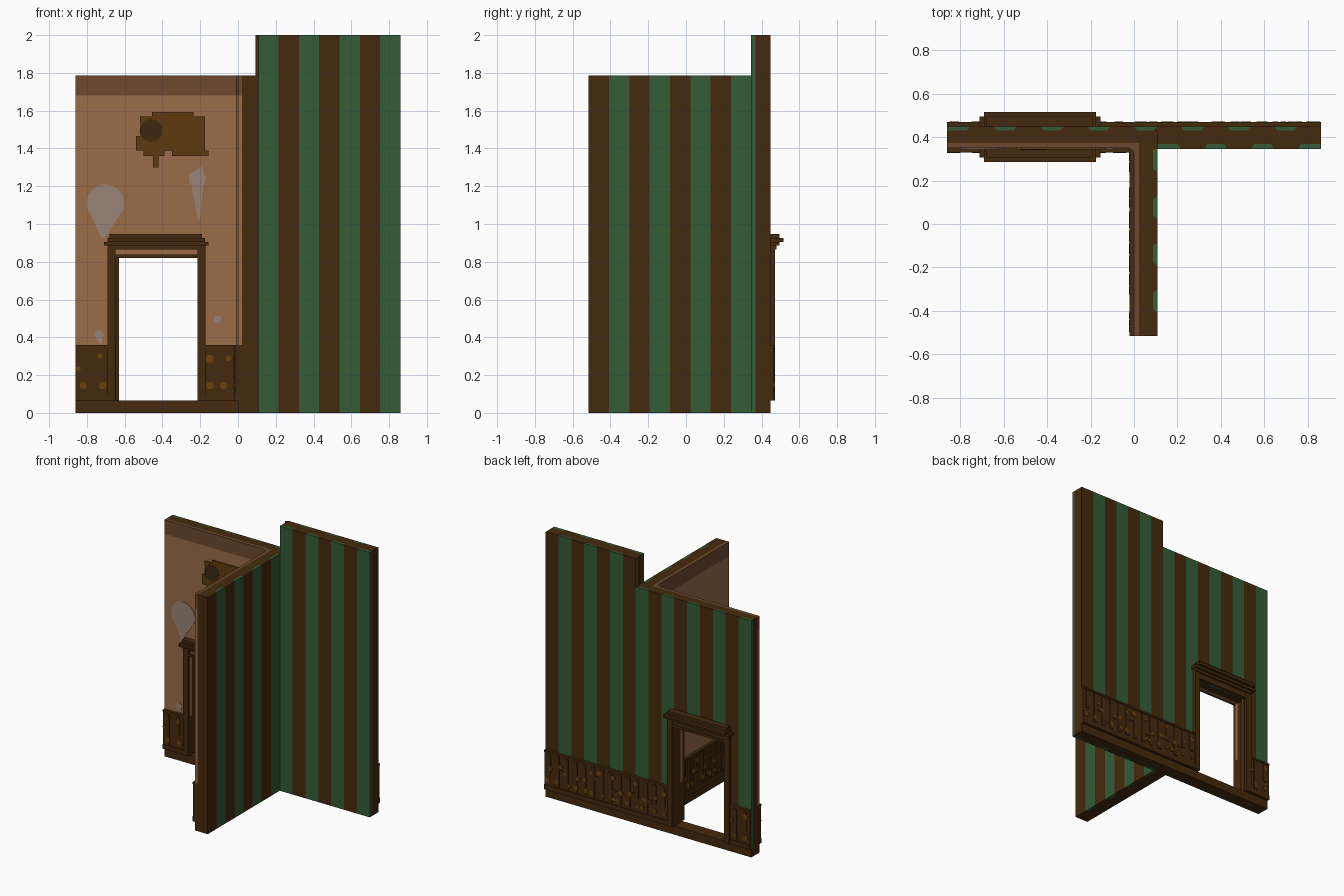
import bpy, bmesh, math, random

random.seed(4)
if "Cube" in bpy.data.objects:
    bpy.data.objects.remove(bpy.data.objects["Cube"])


def material(name, rgb):
    lin = [((c / 255 + 0.055) / 1.055) ** 2.4 for c in rgb] + [1]
    m = bpy.data.materials.new(name)
    m.use_nodes = True
    m.diffuse_color = lin
    m.node_tree.nodes["Principled BSDF"].inputs["Base Color"].default_value = lin
    return m


BROWN = material("dark brown wood", (69, 42, 14))
GREEN = material("green wallpaper", (52, 92, 54))
PLASTER = material("tan plaster", (155, 108, 72))
CAP = material("dark tan border", (110, 73, 45))
GREY = material("grey stain", (152, 132, 118))
LATH = material("amber lath", (95, 58, 14))
KNOT = material("shadow brown", (60, 40, 16))
SPOT = material("amber spot", (107, 66, 12))

parts = {}
MAP = {"z": lambda a, b, t: (a, b, t),
       "y": lambda a, b, t: (a, t, b),
       "x": lambda a, b, t: (t, a, b)}


def prism(name, mat, pts, lo, hi, axis="z"):
    """Extrude a flat outline along an axis into the named part."""
    bm = parts.setdefault(name, (bmesh.new(), mat))[0]
    ends = [[bm.verts.new(MAP[axis](a, b, t)) for a, b in pts] for t in (lo, hi)]
    faces = [bm.faces.new(ends[0]), bm.faces.new(ends[1])]
    n = len(pts)
    for i in range(n):
        j = (i + 1) % n
        faces.append(bm.faces.new((ends[0][i], ends[0][j], ends[1][j], ends[1][i])))
    bmesh.ops.recalc_face_normals(bm, faces=faces)


def box(name, mat, x, y, z):
    prism(name, mat, [(x[0], y[0]), (x[1], y[0]), (x[1], y[1]), (x[0], y[1])], *z)


def disc(cx, cz, r, n=14):
    return [(cx + r * math.cos(math.tau * i / n), cz + r * math.sin(math.tau * i / n))
            for i in range(n)]


# Key dimensions
END, STEP, FRONT = 0.86, 0.1075, -0.515
LOW, TALL, BASE, DADO, BORDER = 1.787, 2.0, 0.065, 0.36, 1.68
DOOR_L, DOOR_R, DOOR_TOP = -0.645, -0.215, 0.82
FACE, CORE, LINING, BACK = 0.35, 0.372, 0.43, 0.448
W = 0.1075


def stripes(label, axis, start, count, first_green, outer, inner, zrange):
    """Row of wallpaper strips, green ones tapering inward."""
    for i in range(count):
        green = (i % 2 == 0) == first_green
        taper = 0.016 if green else -0.016
        a, b = start + i * W, start + (i + 1) * W
        ia = a if i == 0 else a + taper
        ib = b if i == count - 1 else b - taper
        pts = [(a, outer), (b, outer), (ib, inner), (ia, inner)]
        if axis == "y":
            pts = [(q, p) for p, q in pts]
        name, mat = ("green", GREEN) if green else ("brown", BROWN)
        prism(f"{label}_{name}_stripes", mat, pts, *zrange((a + b) / 2))


def back_range(x):
    in_door = DOOR_L < x < DOOR_R
    return (DOOR_TOP if in_door else BASE, TALL if x > STEP else LOW)


stripes("back_wall", "x", -END, 16, True, BACK, LINING, back_range)
stripes("tall_wall", "x", STEP, 7, True, 0.345, 0.367, lambda x: (0, TALL))
stripes("side_wall", "y", FRONT, 8, False, STEP, 0.088, lambda y: (0, LOW))

# Wooden wall cores
core = "wall_core"
box(core, BROWN, (-END, STEP), (LINING, BACK), (0, BASE))
box(core, BROWN, (STEP, END), (LINING, BACK), (0, BASE))
box(core, BROWN, (STEP, END), (0.367, LINING), (0, TALL))
box(core, BROWN, (-END, DOOR_L), (CORE, LINING), (0, LOW))
box(core, BROWN, (DOOR_R, 0.022), (CORE, LINING), (0, LOW))
box(core, BROWN, (DOOR_L, DOOR_R), (CORE, LINING), (DOOR_TOP, LOW))
box(core, BROWN, (DOOR_L, DOOR_R), (CORE, LINING), (0, BASE))
box(core, BROWN, (0.022, 0.088), (FRONT, LINING), (0, LOW))
box(core, BROWN, (0.088, STEP), (0.345, LINING), (0, LOW))

# Wooden foot behind the wainscot
box("wall_foot", BROWN, (-END, DOOR_L), (FACE, CORE), (0, DADO))
box("wall_foot", BROWN, (DOOR_L, DOOR_R), (FACE, CORE), (0, BASE))
box("wall_foot", BROWN, (DOOR_R, 0.022), (FACE, CORE), (0, DADO))
box("wall_foot", BROWN, (0, 0.022), (FRONT, FACE), (0, DADO))


# Plaster lining with a rounded inner corner, and its dark border
def lining(name, mat, left, z0, z1):
    prism(name, mat, [(left, FACE), (-0.03, FACE), (-0.009, 0.341), (0, 0.32),
                      (0, FRONT), (0.022, FRONT), (0.022, CORE), (left, CORE)], z0, z1)


box("plaster", PLASTER, (-END, DOOR_L), (FACE, CORE), (DADO, DOOR_TOP))
lining("plaster", PLASTER, DOOR_R, DADO, DOOR_TOP)
lining("plaster", PLASTER, -END, DOOR_TOP, BORDER)
lining("plaster_border", CAP, -END, BORDER, LOW)


# Wainscot panels with broken battens and amber spots
def wainscot(name, axis, a, b, wall, out):
    def slab(u0, u1, z0, z1, d0, d1, mat=BROWN):
        lo, hi = sorted((wall + out * d0, wall + out * d1))
        prism(name, mat, [(u0, z0), (u1, z0), (u1, z1), (u0, z1)], lo, hi, axis)

    slab(a, b, BASE, DADO, 0, 0.015)
    slab(a, b, BASE, 0.1, 0.015, 0.021)
    slab(a, b, 0.345, DADO, 0.015, 0.021)
    count = max(2, round((b - a) / 0.075))
    step = (b - a) / count
    for i in range(count):
        u = a + (i + 0.5) * step
        foot = random.choice((0.11, 0.11, 0.2))
        slab(u - 0.018, u + 0.012, foot, 0.34, 0.015, 0.021)
        if i % 2 and i < count - 1:
            z = random.uniform(0.17, 0.27)
            slab(u + 0.012, u + step - 0.018, z, z + 0.03, 0.015, 0.02)
        lo, hi = sorted((wall + out * 0.015, wall + out * 0.0225))
        for z in (0.145, random.uniform(0.2, 0.31)):
            r = random.uniform(0.012, 0.022)
            v = min(max(u + random.uniform(-0.03, 0.03), a + r), b - r)
            prism(name + "_spots", SPOT, disc(v, z, r, 10), lo, hi, axis)


JAMB_L, JAMB_R = -0.69, -0.172
wainscot("front_left_wainscot", "y", -END, JAMB_L, FACE, -1)
wainscot("front_right_wainscot", "y", JAMB_R, -0.02, FACE, -1)
wainscot("back_short_wainscot", "y", -END, JAMB_L, BACK, 1)
wainscot("back_long_wainscot", "y", JAMB_R, END, BACK, 1)
wainscot("side_wainscot", "x", FRONT, FACE, 0, -1)

# Door frame: jambs, header and stepped cornice
for x in ((JAMB_L, -0.648), (-0.214, JAMB_R)):
    box("door_jambs", BROWN, x, (0.326, 0.472), (BASE, 0.865))
box("door_header", BROWN, (-0.648, -0.214), (0.33, 0.47), (DOOR_TOP, 0.838))
box("door_header", BROWN, (-0.648, -0.214), (BACK, 0.465), (0.838, 0.865))
for x0, x1, y0, y1, z0, z1 in ((-0.69, -0.172, 0.322, 0.478, 0.865, 0.885),
                               (-0.71, -0.155, 0.305, 0.495, 0.885, 0.905),
                               (-0.69, -0.175, 0.285, 0.515, 0.905, 0.927),
                               (-0.68, -0.19, 0.305, 0.495, 0.927, 0.947)):
    box("door_cornice", BROWN, (x0, x1), (y0, y1), (z0, z1))

# Exposed laths where the plaster has broken away
for x0, x1, z0, z1 in ((-0.455, -0.235, 1.57, 1.592), (-0.52, -0.175, 1.535, 1.57),
                       (-0.515, -0.175, 1.465, 1.535), (-0.54, -0.175, 1.39, 1.465),
                       (-0.5, -0.39, 1.36, 1.39), (-0.35, -0.155, 1.36, 1.39),
                       (-0.45, -0.42, 1.3, 1.36)):
    box("exposed_laths", LATH, (x0, x1), (0.342, FACE), (z0, z1))
prism("lath_hole", KNOT, disc(-0.46, 1.495, 0.06, 20), 0.34, 0.342, "y")


# Grey damp stains with drips
def stain(cx, cz, r, tip_x, tip_z):
    arc = [math.radians(-45 + 18 * i) for i in range(16)]
    pts = [(cx + r * math.cos(t), cz + r * math.sin(t)) for t in arc]
    pts += [(tip_x - 0.1 * r, tip_z), (tip_x + 0.1 * r, tip_z)]
    prism("damp_stains", GREY, pts, 0.346, FACE, "y")


stain(-0.702, 1.11, 0.1, -0.715, 0.925)
stain(-0.215, 1.24, 0.045, -0.207, 1.02)
stain(-0.735, 0.415, 0.024, -0.725, 0.362)
prism("damp_stains", GREY, disc(-0.108, 0.495, 0.02), 0.346, FACE, "y")
prism("damp_stains", GREY, [(-0.225, 1.282), (-0.19, 1.305), (-0.185, 1.275)], 0.346, FACE, "y")

# Turn the collected parts into objects
for name, (bm, mat) in parts.items():
    mesh = bpy.data.meshes.new(name)
    bm.to_mesh(mesh)
    bm.free()
    mesh.materials.append(mat)
    bpy.context.collection.objects.link(bpy.data.objects.new(name, mesh))
